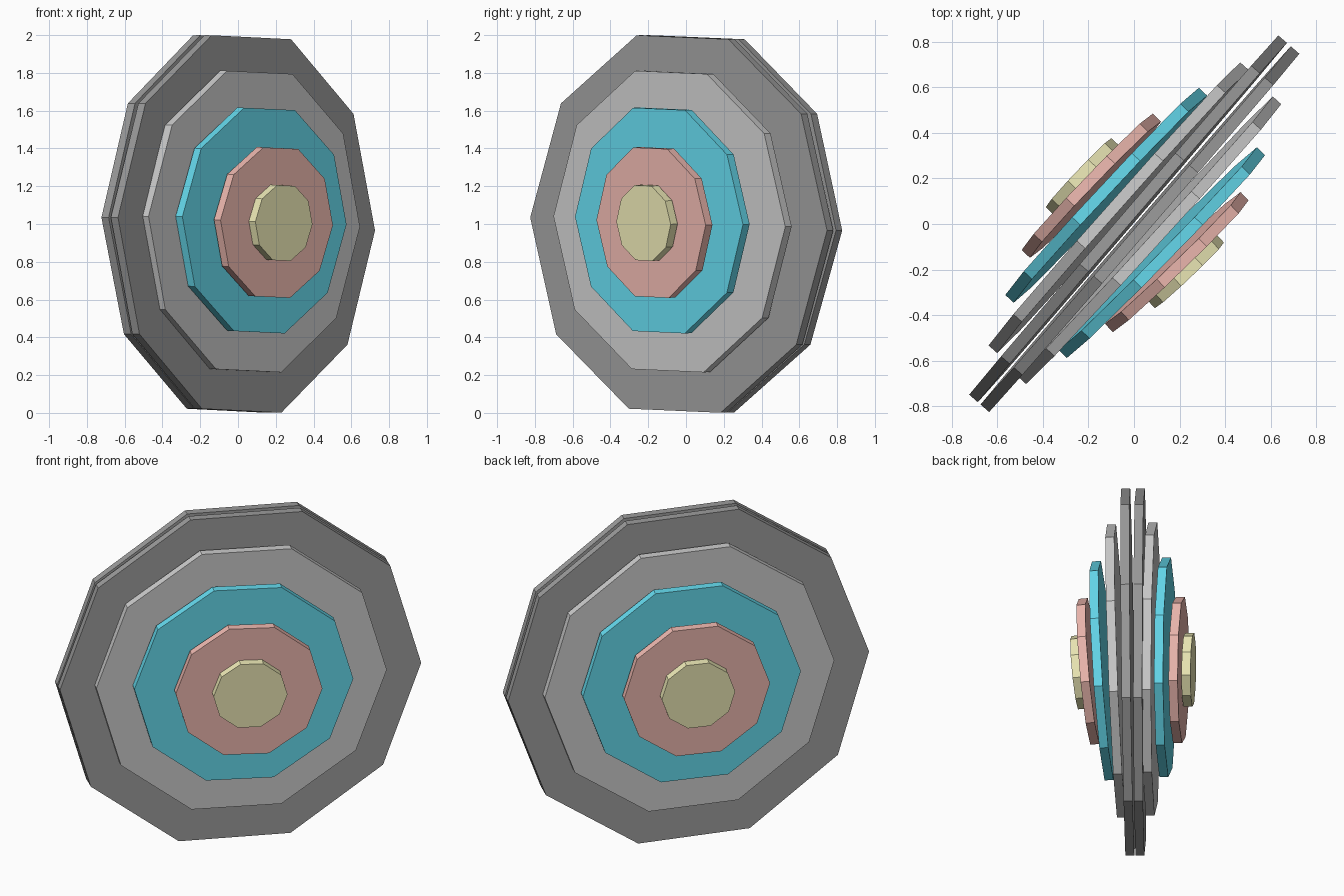
import bpy, bmesh
from math import sin, cos, pi, radians
from mathutils import Vector

if "Cube" in bpy.data.objects:
    bpy.data.objects.remove(bpy.data.objects["Cube"])

SIDES, THICK, ROLL = 10, 0.05, 0.033

# name, radius, outer face centre, yaw front, yaw back, outward lean, colour
RINGS = [
    ("outer_dark_ring", 1.040, (0.045, -0.039, 1.000), 49.1, 49.3, 0.006, (0.33, 0.33, 0.33, 1)),
    ("light_ring", 0.831, (0.086, -0.088, 1.013), 47.6, 48.4, 0.020, (0.70, 0.70, 0.70, 1)),
    ("blue_ring", 0.622, (0.140, -0.143, 1.018), 45.6, 47.0, 0.032, (0.13, 0.70, 0.85, 1)),
    ("red_ring", 0.415, (0.205, -0.185, 1.007), 44.1, 46.2, 0.045, (0.85, 0.48, 0.43, 1)),
    ("yellow_centre", 0.209, (0.243, -0.225, 1.005), 43.5, 46.5, 0.050, (0.85, 0.82, 0.47, 1)),
]


def disc(name, radius, centre, yaw, lean, side, mat):
    """Ten-sided slab; side is 1 for the front stack, -1 for the back stack."""
    a = radians(yaw)
    u = Vector((cos(a), sin(a), 0)) * side
    n = Vector((sin(a), -cos(a), 0)) * side
    up = Vector((0, 0, 1))
    v = up * cos(lean) + n * sin(lean)
    w = n * cos(lean) - up * sin(lean)
    c = Vector((centre[0] * side, centre[1] * side, centre[2]))
    bm = bmesh.new()
    angles = [2 * pi * k / SIDES - ROLL * side for k in range(SIDES)]
    face = bm.faces.new([bm.verts.new(c + radius * (u * cos(t) + v * sin(t)))
                         for t in angles])
    # thicken towards the middle of the target
    ext = bmesh.ops.extrude_face_region(bm, geom=[face], use_keep_orig=True)
    moved = [g for g in ext["geom"] if isinstance(g, bmesh.types.BMVert)]
    bmesh.ops.translate(bm, verts=moved, vec=-w * THICK)
    bmesh.ops.recalc_face_normals(bm, faces=bm.faces)
    mesh = bpy.data.meshes.new(name)
    bm.to_mesh(mesh)
    bm.free()
    mesh.materials.append(mat)
    bpy.context.collection.objects.link(bpy.data.objects.new(name, mesh))


# two back-to-back stacks of shrinking discs
for name, radius, centre, yaw_f, yaw_b, lean, colour in RINGS:
    mat = bpy.data.materials.new(name + "_paint")
    mat.diffuse_color = colour
    mat.use_nodes = True
    mat.node_tree.nodes["Principled BSDF"].inputs["Base Color"].default_value = mat.diffuse_color
    disc("front_" + name, radius, centre, yaw_f, lean, 1, mat)
    disc("back_" + name, radius, centre, yaw_b, lean, -1, mat)
